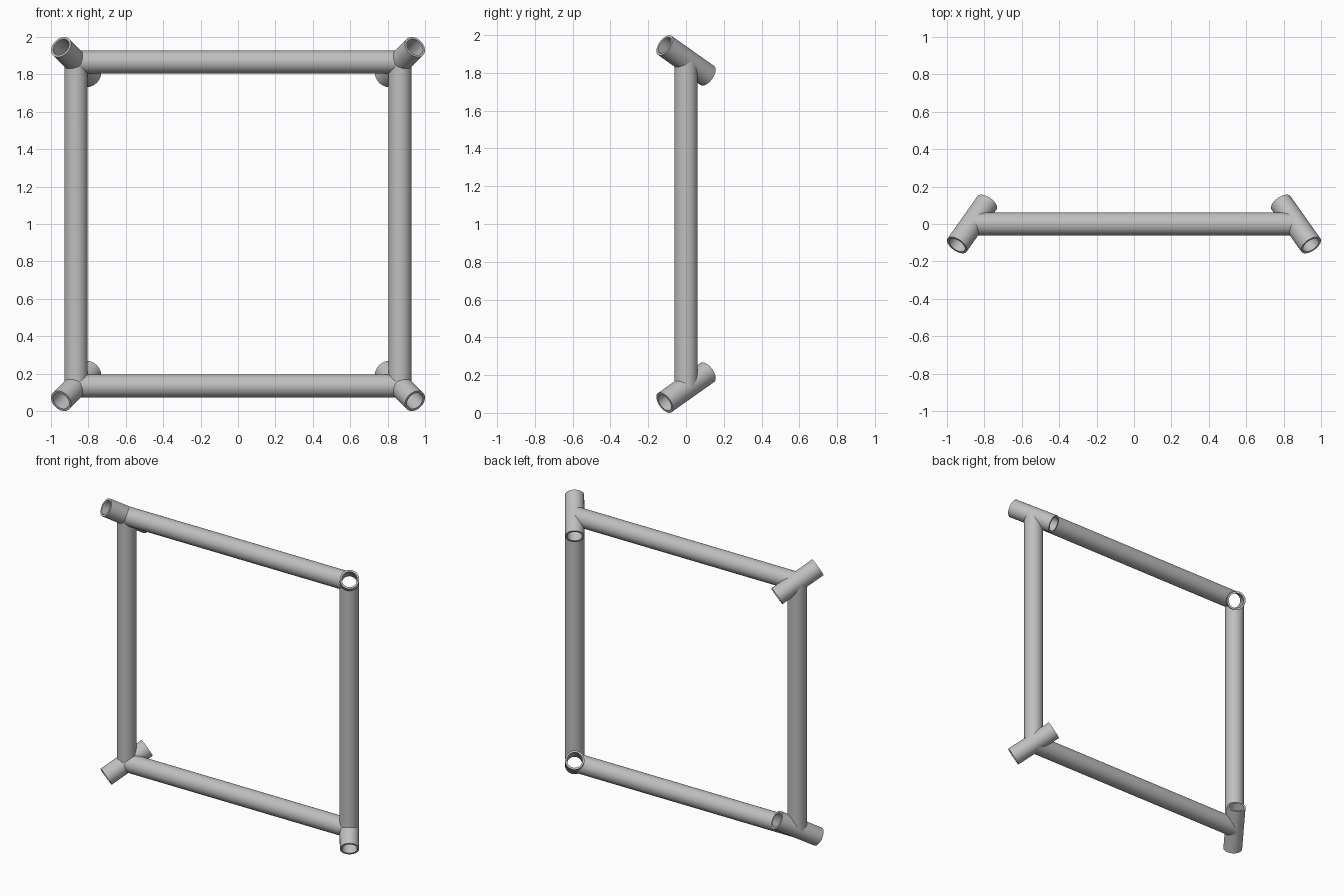
import bpy
import bmesh
import math
from mathutils import Vector

if "Cube" in bpy.data.objects:
    bpy.data.objects.remove(bpy.data.objects["Cube"], do_unlink=True)

HALF = 0.866        # centre of the frame to each tube axis
RADIUS = 0.062      # outer radius of every tube
BORE = 0.049        # inner radius of the corner sleeves
SLEEVE_HALF = 0.16
SIDES = 64

steel = bpy.data.materials.new("light_grey_metal")
steel.use_nodes = True
GREY = (0.52, 0.52, 0.52, 1)
steel.diffuse_color = GREY
steel.node_tree.nodes["Principled BSDF"].inputs["Base Color"].default_value = GREY


def lathe(name, profile, centre, axis):
    """Spin a closed (radius, height) profile around an axis through centre."""
    bm = bmesh.new()
    rings = []
    for r, h in profile:
        angles = [2 * math.pi * i / SIDES for i in range(SIDES)]
        rings.append([bm.verts.new((r * math.cos(a), r * math.sin(a), h)) for a in angles])
    for k, low in enumerate(rings):
        high = rings[(k + 1) % len(rings)]
        for i in range(SIDES):
            j = (i + 1) % SIDES
            bm.faces.new((low[i], low[j], high[j], high[i]))
    return finish(bm, name, centre, axis)


def rod(name, radius, length, centre, axis):
    """Solid cylinder along an axis."""
    bm = bmesh.new()
    bmesh.ops.create_cone(bm, cap_ends=True, segments=SIDES, radius1=radius,
                          radius2=radius, depth=length)
    return finish(bm, name, centre, axis)


def finish(bm, name, centre, axis):
    bmesh.ops.recalc_face_normals(bm, faces=bm.faces)
    mesh = bpy.data.meshes.new(name)
    bm.to_mesh(mesh)
    bm.free()
    mesh.materials.append(steel)
    obj = bpy.data.objects.new(name, mesh)
    bpy.context.collection.objects.link(obj)
    obj.location = centre
    obj.rotation_mode = 'QUATERNION'
    obj.rotation_quaternion = Vector(axis).to_track_quat('Z', 'Y')
    return obj


def select_only(obj):
    bpy.ops.object.select_all(action='DESELECT')
    obj.select_set(True)
    bpy.context.view_layer.objects.active = obj


# Hollow corner sleeves, splayed outward towards the front
parts, cutters = [], []
for sz, level in ((-1, "bottom"), (1, "top")):
    for sx, side in ((-1, "right"), (1, "left")):
        centre = (sx * HALF, 0, 1 + sz * HALF)
        axis = (sx * 0.5, -math.sqrt(0.5), sz * 0.5)
        wall = [(RADIUS, -SLEEVE_HALF), (RADIUS, SLEEVE_HALF),
                (BORE, SLEEVE_HALF), (BORE, -SLEEVE_HALF)]
        parts.append(lathe(f"{level}_{side}_sleeve", wall, centre, axis))
        cutter = rod(f"{level}_{side}_bore_cutter", (RADIUS + BORE) / 2,
                     2 * SLEEVE_HALF, centre, axis)
        cutter.hide_render = True
        cutters.append(cutter)

# Straight frame tubes, ending inside the sleeves
rails = [
    rod("bottom_rail", RADIUS, 2 * HALF, (0, 0, 1 - HALF), (1, 0, 0)),
    rod("top_rail", RADIUS, 2 * HALF, (0, 0, 1 + HALF), (1, 0, 0)),
    rod("right_post", RADIUS, 2 * HALF, (-HALF, 0, 1), (0, 0, 1)),
    rod("left_post", RADIUS, 2 * HALF, (HALF, 0, 1), (0, 0, 1)),
]

# Cope the tube ends so that the sleeve bores stay open
for rail in rails:
    select_only(rail)
    for cutter in cutters:
        mod = rail.modifiers.new("cope", 'BOOLEAN')
        mod.operation = 'DIFFERENCE'
        mod.solver = 'EXACT'
        mod.object = cutter
        bpy.ops.object.modifier_apply(modifier=mod.name)
for cutter in cutters:
    bpy.data.objects.remove(cutter, do_unlink=True)

for part in parts + rails:
    select_only(part)
    bpy.ops.object.shade_smooth_by_angle(angle=math.radians(35))
